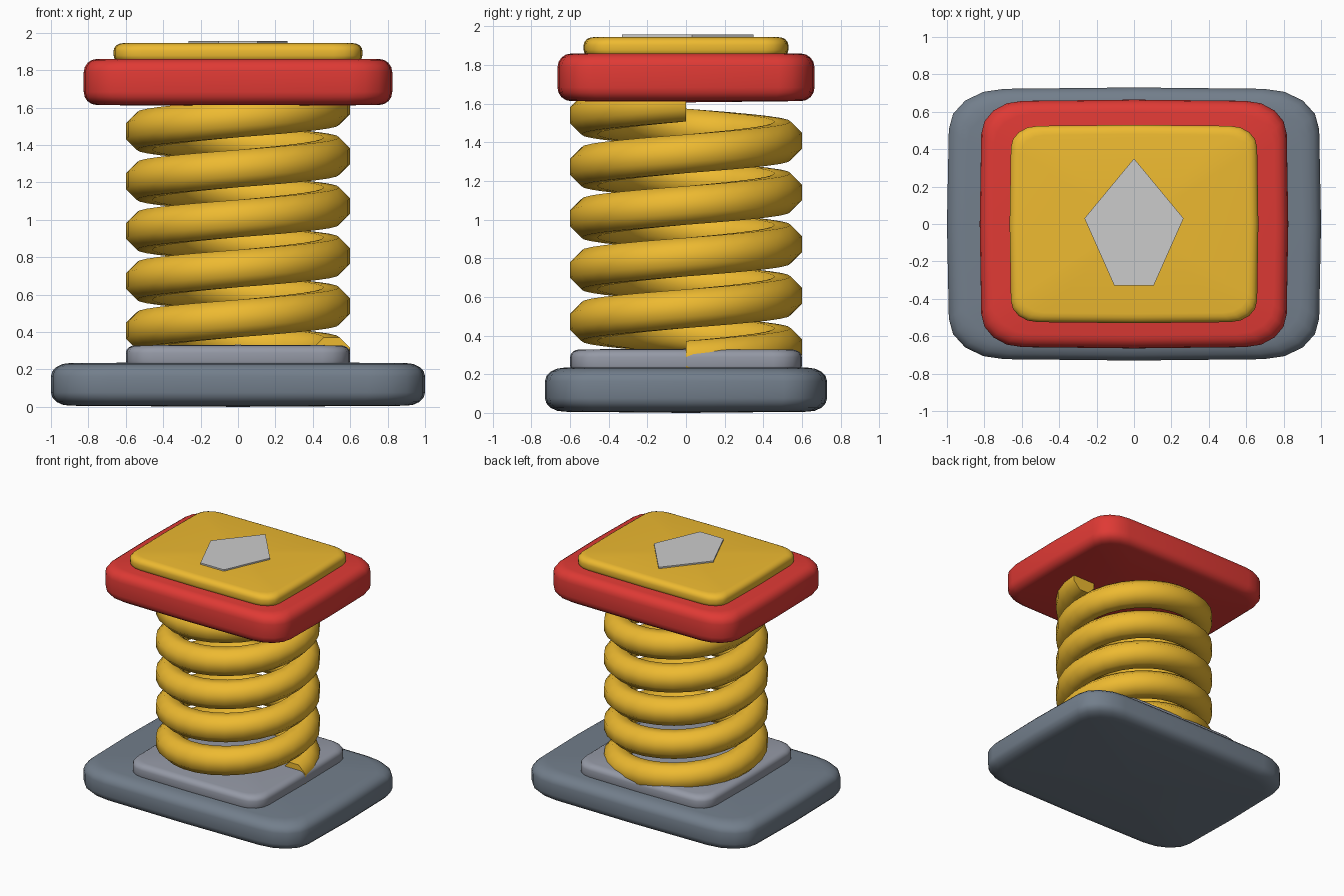
import bpy, bmesh
from math import sin, cos, pi, radians

if "Cube" in bpy.data.objects:
    bpy.data.objects.remove(bpy.data.objects["Cube"])


def material(name, r, g, b):
    m = bpy.data.materials.new(name)
    m.diffuse_color = (r, g, b, 1)
    m.use_nodes = True
    m.node_tree.nodes["Principled BSDF"].inputs["Base Color"].default_value = m.diffuse_color
    return m


SLATE = material("slate", 0.17, 0.21, 0.26)
STEEL = material("steel", 0.30, 0.32, 0.38)
YELLOW = material("yellow", 0.85, 0.49, 0.03)
RED = material("red", 0.74, 0.042, 0.035)


def finish(name, bm, mat=None, smooth=True):
    bmesh.ops.recalc_face_normals(bm, faces=bm.faces)
    me = bpy.data.meshes.new(name)
    bm.to_mesh(me)
    bm.free()
    ob = bpy.data.objects.new(name, me)
    bpy.context.collection.objects.link(ob)
    if mat:
        me.materials.append(mat)
    if smooth:
        bpy.ops.object.select_all(action='DESELECT')
        ob.select_set(True)
        bpy.context.view_layer.objects.active = ob
        bpy.ops.object.shade_smooth_by_angle(angle=radians(50))
    return ob


def bridge(bm, rings):
    for a, b in zip(rings, rings[1:]):
        n = len(a)
        for i in range(n):
            j = (i + 1) % n
            bm.faces.new((a[i], a[j], b[j], b[i]))


def outline(hx, hy, k, segs=4):
    """Rounded rectangle whose sides bulge out slightly at the middle."""
    pts = []
    for q in range(4):
        a0 = q * pi / 2
        pts.append((hx * round(cos(a0)), hy * round(sin(a0))))
        sx, sy = ((1, 1), (-1, 1), (-1, -1), (1, -1))[q]
        for s in range(segs + 1):
            a = a0 + s * pi / 2 / segs
            pts.append(((sx * (1 - k) + k * cos(a)) * hx * 0.99,
                        (sy * (1 - k) + k * sin(a)) * hy * 0.99))
    return pts


def slab(name, hx, hy, z0, z1, k, inset, drop, mat):
    """Pillow-edged plate; inset and drop are the edge rounding."""
    bm = bmesh.new()
    dome = 0.025 * (z1 - z0)
    profile = []
    for s in range(5):
        a = s * pi / 8
        profile.append((inset * (1 - sin(a)), z0 + dome + drop * (1 - cos(a))))
    profile.append((0, (z0 + z1) / 2))
    profile += [(i, z0 + z1 - z) for i, z in reversed(profile[:5])]
    rings = [[bm.verts.new((x, y, z)) for x, y in outline(hx - i, hy - i, k)]
             for i, z in profile]
    bridge(bm, rings)
    for ring, z in ((rings[0], z0), (rings[-1], z1)):
        c = bm.verts.new((0, 0, z))
        for i in range(len(ring)):
            bm.faces.new((ring[i], ring[(i + 1) % len(ring)], c))
    return finish(name, bm, mat)


def coil(name, radius, wire, z0, z1, turns, mat, steps=28, sides=8):
    """Helical spring with flat ends, starting on the +x side."""
    bm = bmesh.new()
    rings = []
    r = wire / cos(pi / sides)
    for s in range(turns * steps + 1):
        a = 2 * pi * s / steps
        z = z0 + (z1 - z0) * s / (turns * steps)
        ring = []
        for i in range(sides):
            t = 2 * pi * (i + 0.5) / sides
            d = radius + r * cos(t)
            ring.append(bm.verts.new((d * cos(a), d * sin(a), z + r * sin(t))))
        rings.append(ring)
    bridge(bm, rings)
    bm.faces.new(rings[0])
    bm.faces.new(rings[-1])
    return finish(name, bm, mat)


# Base and spring seat
slab("base", 1.0, 0.73, 0.0, 0.24, 0.30, 0.10, 0.07, SLATE)
slab("spring_seat", 0.60, 0.60, 0.20, 0.332, 0.24, 0.05, 0.04, STEEL)

# Spring
coil("spring", 0.50, 0.10, 0.272, 1.608, 5, YELLOW)

# Launch platform and its pad
slab("platform", 0.825, 0.665, 1.607, 1.866, 0.27, 0.07, 0.07, RED)
slab("top_pad", 0.665, 0.53, 1.835, 1.947, 0.22, 0.05, 0.04, YELLOW)

# Flat five-sided marker plate
bm = bmesh.new()
shape = [(0, 0.35), (-0.265, 0.03), (-0.105, -0.33), (0.105, -0.33), (0.265, 0.03)]
rings = [[bm.verts.new((x, y, z)) for x, y in shape] for z in (1.93, 1.957)]
bridge(bm, rings)
bm.faces.new(rings[0])
bm.faces.new(rings[1])
finish("marker_plate", bm, smooth=False)
